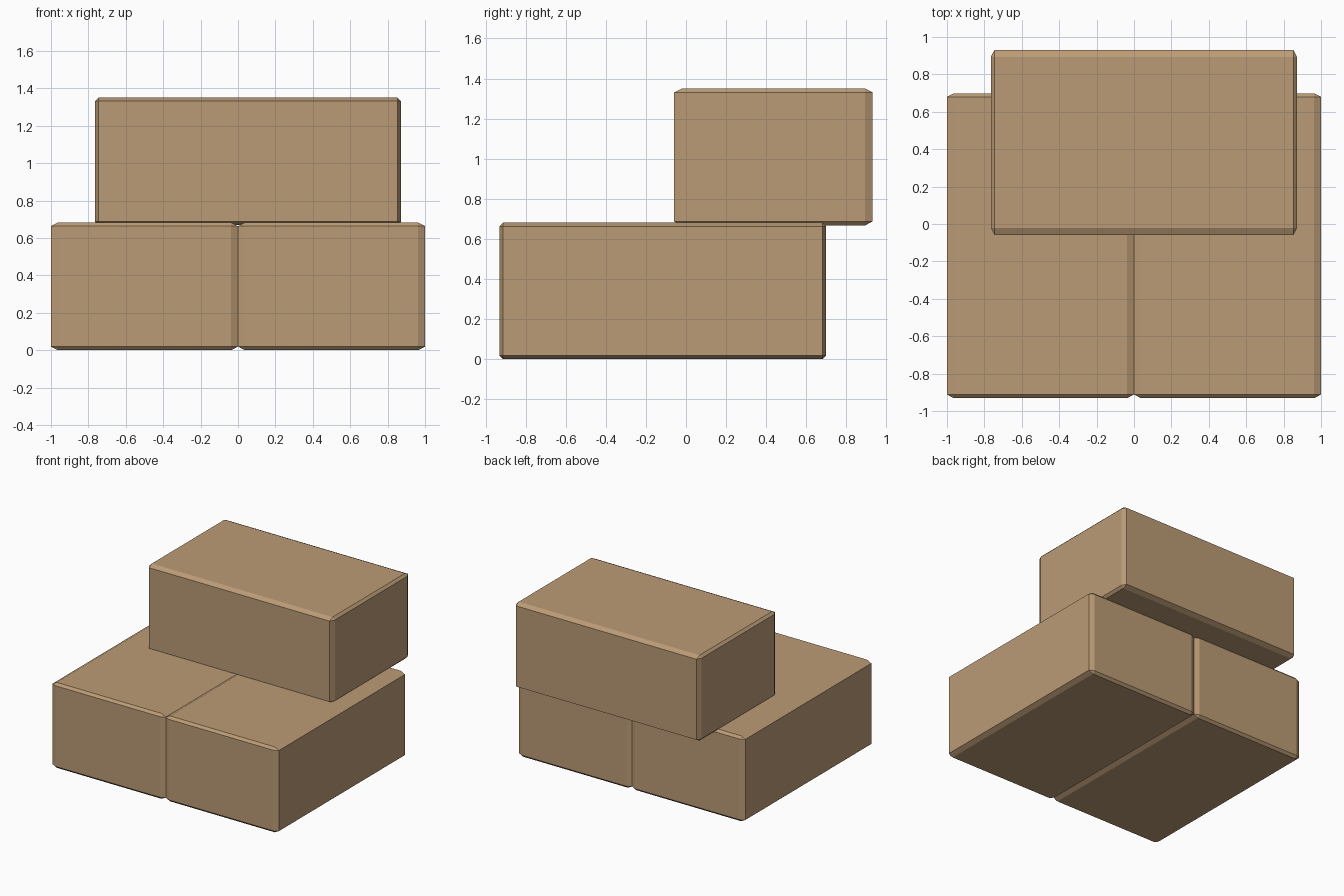
import bpy, bmesh
from mathutils import Matrix, Vector

if "Cube" in bpy.data.objects:
    bpy.data.objects.remove(bpy.data.objects["Cube"])

cardboard = bpy.data.materials.new("cardboard_brown")
cardboard.diffuse_color = (0.50, 0.33, 0.18, 1)
cardboard.use_nodes = True
cardboard.node_tree.nodes["Principled BSDF"].inputs["Base Color"].default_value = cardboard.diffuse_color


def box(name, centre, size, bevel):
    """Box with a one-step chamfer whose width differs per axis."""
    bm = bmesh.new()
    bmesh.ops.create_cube(bm, size=1)
    bmesh.ops.scale(bm, vec=Vector([s / b for s, b in zip(size, bevel)]), verts=bm.verts)
    bmesh.ops.bevel(bm, geom=bm.edges[:], offset=1, segments=1, affect='EDGES')
    bmesh.ops.scale(bm, vec=Vector(bevel), verts=bm.verts)
    bmesh.ops.translate(bm, vec=Vector(centre), verts=bm.verts)
    mesh = bpy.data.meshes.new(name)
    bm.to_mesh(mesh)
    bm.free()
    mesh.materials.append(cardboard)
    obj = bpy.data.objects.new(name, mesh)
    bpy.context.collection.objects.link(obj)


# Two boxes side by side on the ground
for name, x in (("lower_left_box", -0.5), ("lower_right_box", 0.5)):
    box(name, (x, -0.116, 0.341), (1.0, 1.63, 0.682), (0.037, 0.019, 0.019))

# Box turned a quarter, stacked towards the back
box("upper_box", (0.053, 0.436, 1.009), (1.636, 0.99, 0.682), (0.019, 0.037, 0.019))
